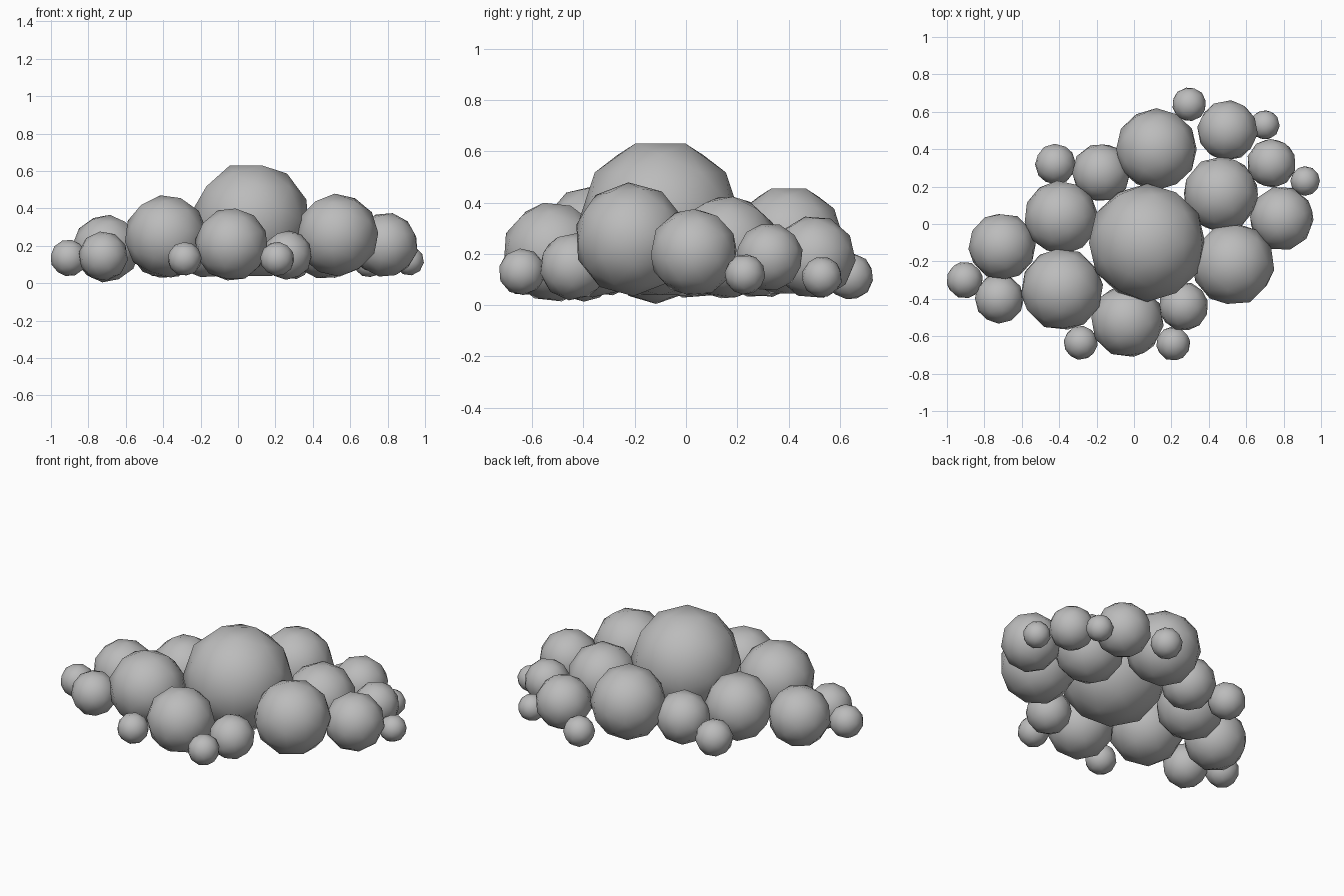
import bpy, bmesh, math, random
from mathutils import Euler, Matrix, Vector

cube = bpy.data.objects.get("Cube")
if cube:
    bpy.data.objects.remove(cube, do_unlink=True)

random.seed(4)

# Single soft grey for the whole cloud
GREY = (0.5, 0.5, 0.5, 1)
grey = bpy.data.materials.new("cloud_grey")
grey.use_nodes = True
grey.diffuse_color = GREY
grey.node_tree.nodes["Principled BSDF"].inputs["Base Color"].default_value = GREY


def puff(name, x, y, z, r, rot=None):
    """Low-poly smooth ball, turned at random unless a rotation is given."""
    bm = bmesh.new()
    bmesh.ops.create_icosphere(bm, subdivisions=2, radius=r * 1.02)
    if rot is None:
        rot = Euler([random.uniform(0, math.tau) for _ in range(3)]).to_matrix()
    bmesh.ops.rotate(bm, verts=bm.verts, cent=(0, 0, 0), matrix=rot)
    for f in bm.faces:
        f.smooth = True
    mesh = bpy.data.meshes.new(name)
    bm.to_mesh(mesh)
    bm.free()
    mesh.materials.append(grey)
    ob = bpy.data.objects.new(name, mesh)
    ob.location = (x, y, z)
    bpy.context.collection.objects.link(ob)


def face_up():
    """Rotation that lays the face nearest the top level."""
    bm = bmesh.new()
    bmesh.ops.create_icosphere(bm, subdivisions=1, radius=1)
    bm.normal_update()
    top = max(bm.faces, key=lambda f: f.normal.z).normal.copy()
    bm.free()
    return top.rotation_difference(Vector((0, 0, 1))).to_matrix()


# Central dome
puff("centre_puff", 0.07, -0.10, 0.335, 0.31, face_up())

# Large, medium and small puffs around it
puff("back_large_puff", 0.12, 0.40, 0.25, 0.215, face_up())
puff("left_large_puff", 0.53, -0.215, 0.257, 0.218)
puff("right_large_puff", -0.385, -0.35, 0.25, 0.218)
puff("left_inner_puff", 0.465, 0.16, 0.225, 0.2)
puff("right_inner_puff", -0.39, 0.035, 0.22, 0.195)
puff("front_puff", -0.035, -0.52, 0.207, 0.193)
puff("left_outer_puff", 0.79, 0.03, 0.205, 0.17)
puff("right_outer_puff", -0.705, -0.12, 0.185, 0.178)
puff("back_left_puff", 0.50, 0.50, 0.187, 0.16)
puff("back_right_puff", -0.175, 0.275, 0.185, 0.155)
puff("left_medium_puff", 0.735, 0.325, 0.188, 0.13)
puff("front_left_puff", 0.265, -0.44, 0.15, 0.13)
puff("right_medium_puff", -0.72, -0.40, 0.145, 0.13)
puff("back_right_small_puff", -0.42, 0.32, 0.14, 0.108)
puff("right_small_puff", -0.905, -0.30, 0.135, 0.097)
puff("back_small_puff", 0.295, 0.64, 0.112, 0.09)
puff("front_left_small_puff", 0.21, -0.64, 0.13, 0.09)
puff("front_right_small_puff", -0.285, -0.635, 0.13, 0.09)
puff("back_left_small_puff", 0.70, 0.53, 0.11, 0.078)
puff("left_small_puff", 0.915, 0.23, 0.12, 0.078)
